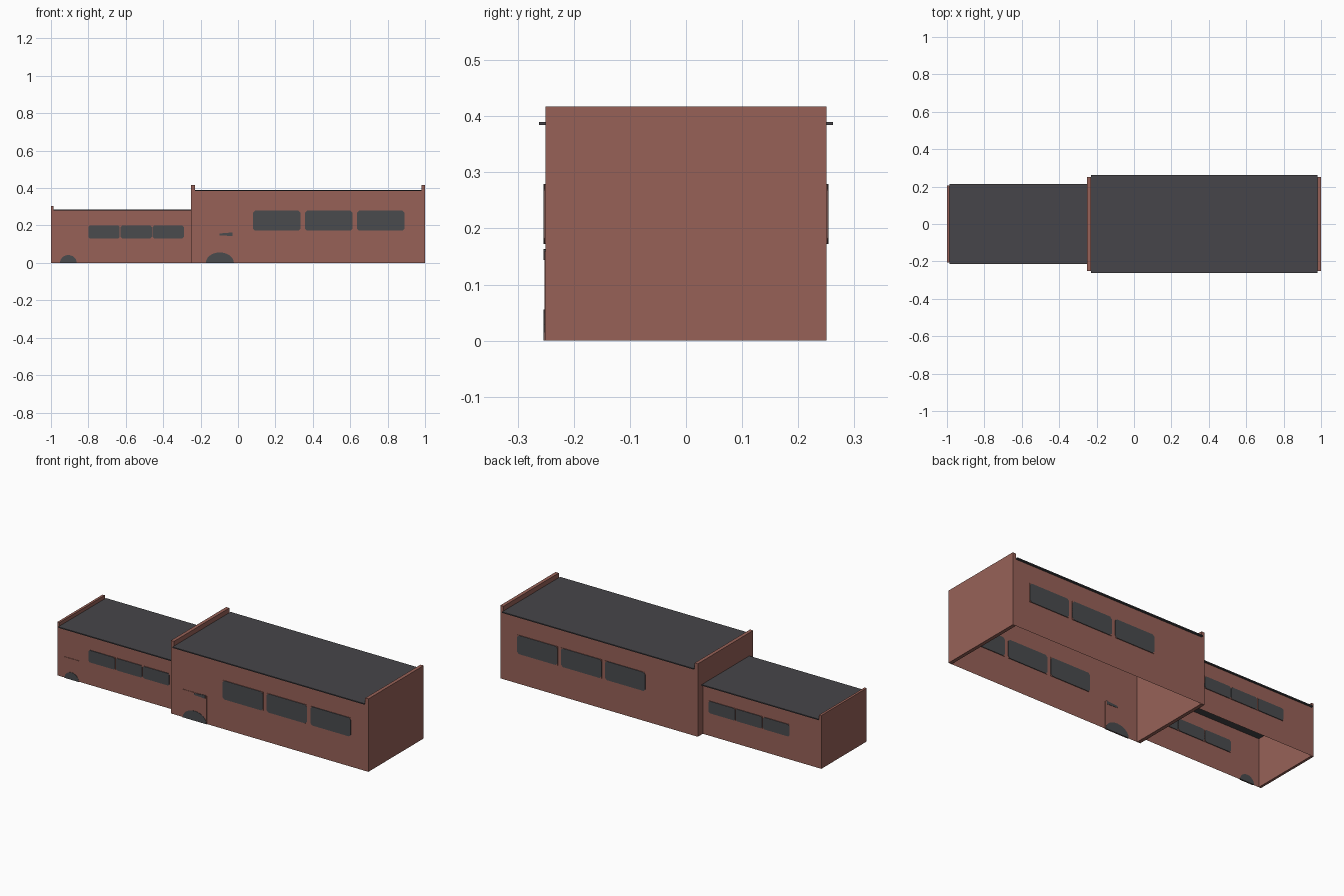
import bpy, bmesh, math

if "Cube" in bpy.data.objects:
    bpy.data.objects.remove(bpy.data.objects["Cube"])


def material(name, rgb):
    m = bpy.data.materials.new(name)
    m.diffuse_color = (*rgb, 1)
    m.use_nodes = True
    m.node_tree.nodes["Principled BSDF"].inputs["Base Color"].default_value = m.diffuse_color
    return m


BRICK = material("red_brick", (0.31, 0.121, 0.097))
ROOF = material("dark_roofing", (0.062, 0.060, 0.067))
GLASS = material("dark_glass", (0.068, 0.070, 0.076))


def finish(name, bm, mat):
    bmesh.ops.recalc_face_normals(bm, faces=bm.faces)
    me = bpy.data.meshes.new(name)
    bm.to_mesh(me)
    bm.free()
    me.materials.append(mat)
    ob = bpy.data.objects.new(name, me)
    bpy.context.collection.objects.link(ob)
    return ob


def box(name, x, y, z, mat):
    bm = bmesh.new()
    bmesh.ops.create_cube(bm, size=1)
    for v in bm.verts:
        v.co = [lo + (c + 0.5) * (hi - lo) for c, (lo, hi) in zip(v.co, (x, y, z))]
    return finish(name, bm, mat)


def plate(name, outline, y, half, mat):
    """Thin upright plate centred on the wall plane, so it shows inside and out."""
    bm = bmesh.new()
    f = bm.faces.new([bm.verts.new((px, y - half, pz)) for px, pz in outline])
    ext = bmesh.ops.extrude_face_region(bm, geom=[f])["geom"]
    for v in ext:
        if isinstance(v, bmesh.types.BMVert):
            v.co.y = y + half
    return finish(name, bm, mat)


def rect(x0, x1, z0, z1):
    return [(x0, z0), (x1, z0), (x1, z1), (x0, z1)]


def clipped(x0, x1, z0, z1, c):
    return [(x0 + c, z0), (x1 - c, z0), (x1, z0 + c), (x1, z1 - c),
            (x1 - c, z1), (x0 + c, z1), (x0, z1 - c), (x0, z0 + c)]


def arch(x0, x1, h, n=12):
    cx, r = (x0 + x1) / 2, (x1 - x0) / 2
    return [(cx + r * math.cos(math.pi * i / n), h * math.sin(math.pi * i / n))
            for i in range(n + 1)]


def wing(name, x0, x1, depth, eave, parapet, over, ends, windows, wz, clip, door, dh):
    # long side walls as single sheets, open underneath
    for side, y in (("front", -depth), ("back", depth)):
        bm = bmesh.new()
        bm.faces.new([bm.verts.new((px, y, pz)) for px, pz in rect(x0, x1, 0, eave - 0.003)])
        finish(f"{name}_{side}_wall", bm, BRICK)
        # window surrounds and panes
        for i, (a, b) in enumerate(windows):
            plate(f"{name}_{side}_window_frame_{i}", rect(a, b, *wz), y, 0.0025, BRICK)
            plate(f"{name}_{side}_window_pane_{i}", clipped(a, b, *wz, clip), y, 0.004, GLASS)
    # end walls rising to parapets
    for i, (a, b) in enumerate(ends):
        box(f"{name}_end_wall_{i}", (a, b), (-depth, depth), (0, parapet), BRICK)
    # roof slab with small eaves
    box(f"{name}_roof", (ends[0][1], x1 if len(ends) == 1 else ends[1][0]),
        (-depth - over, depth + over), (eave - 0.006, eave), ROOF)
    # door panel with dark arch at its foot
    plate(f"{name}_door", rect(*door, 0, dh), -depth, 0.0025, BRICK)
    plate(f"{name}_door_arch", arch(*door, dh * 0.35), -depth, 0.004, GLASS)


wing("main_hall", -0.25, 1.0, 0.25, 0.39, 0.417, 0.012,
     [(-0.25, -0.23), (0.98, 1.0)],
     [(0.08, 0.335), (0.358, 0.613), (0.636, 0.891)], (0.172, 0.279), 0.011,
     (-0.172, -0.022), 0.16)

wing("low_wing", -1.0, -0.25, 0.205, 0.285, 0.305, 0.01,
     [(-1.0, -0.986)],
     [(-0.80, -0.633), (-0.627, -0.46), (-0.456, -0.289)], (0.131, 0.20), 0.008,
     (-0.952, -0.862), 0.12)

# small dark slot on the main door
plate("door_slot", [(-0.10, 0.147), (-0.03, 0.144), (-0.03, 0.163), (-0.10, 0.157)],
      -0.25, 0.004, GLASS)
